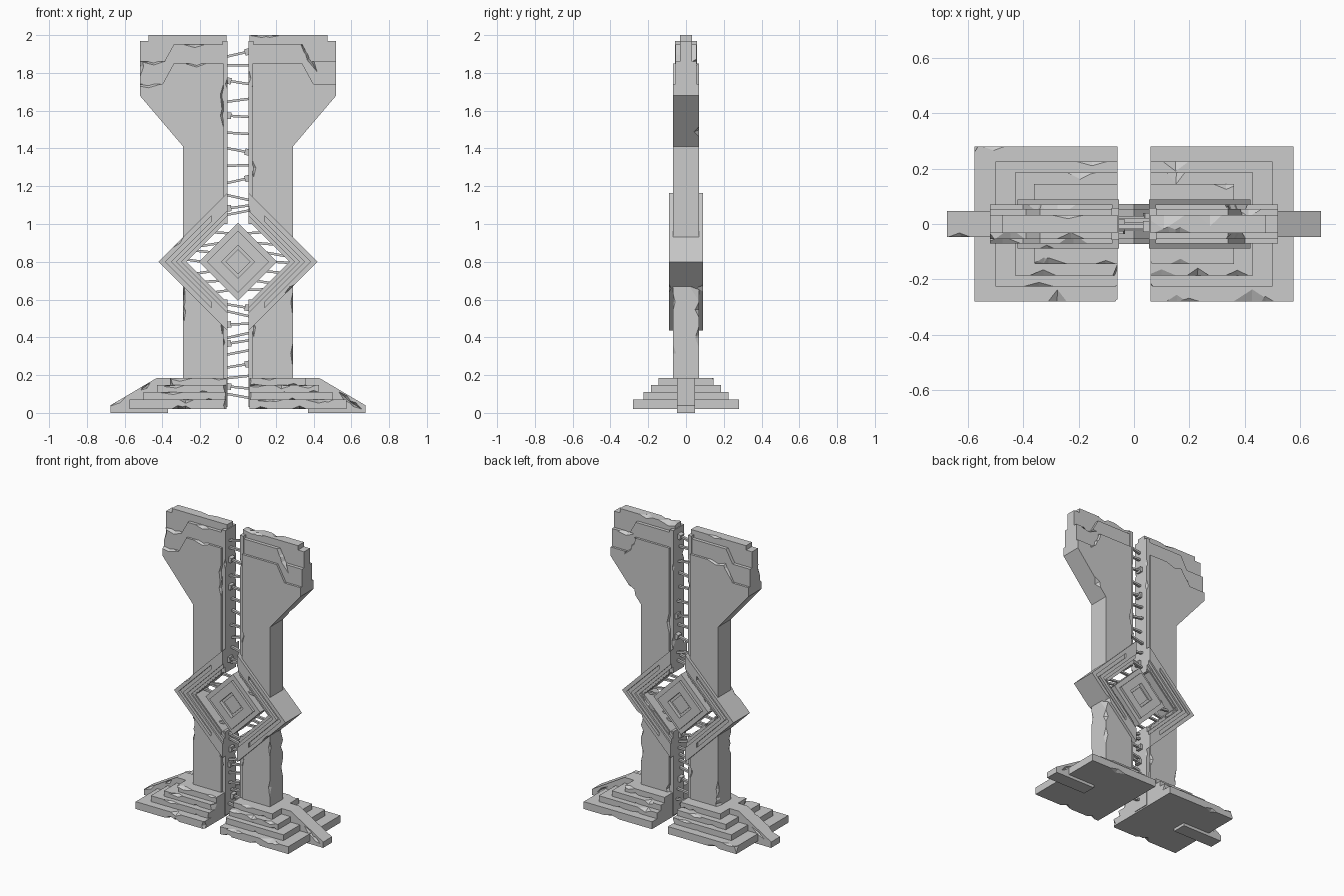
import bpy, bmesh, math, random
from mathutils import Matrix, Vector

random.seed(7)
if "Cube" in bpy.data.objects:
    bpy.data.objects.remove(bpy.data.objects["Cube"], do_unlink=True)

stone = bpy.data.materials.new("grey_stone")
stone.use_nodes = True
COLOUR = (0.6, 0.6, 0.6, 1)
stone.diffuse_color = COLOUR
stone.node_tree.nodes["Principled BSDF"].inputs["Base Color"].default_value = COLOUR

MID = 0.8      # height of the central diamond
INNER = 0.055  # half width of the gap


def to_object(name, bm):
    bmesh.ops.recalc_face_normals(bm, faces=bm.faces)
    mesh = bpy.data.meshes.new(name)
    bm.to_mesh(mesh)
    bm.free()
    mesh.materials.append(stone)
    obj = bpy.data.objects.new(name, mesh)
    bpy.context.collection.objects.link(obj)
    return obj


def prism(name, pts, half_depth, side=1, y=0):
    """Extrude an x-z outline along y, mirrored in x when side is -1."""
    bm = bmesh.new()
    face = bm.faces.new([bm.verts.new((side * x, y - half_depth, z)) for x, z in pts])
    new = bmesh.ops.extrude_face_region(bm, geom=[face])["geom"]
    bmesh.ops.translate(bm, vec=(0, 2 * half_depth, 0),
                        verts=[v for v in new if isinstance(v, bmesh.types.BMVert)])
    return to_object(name, bm)


def cut(obj, cutter):
    """Subtract the cutter, bake the result and drop the cutter."""
    cutter.hide_render = True
    mod = obj.modifiers.new("cut", "BOOLEAN")
    mod.operation = "DIFFERENCE"
    mod.solver = "EXACT"
    mod.use_self = True
    mod.object = cutter
    bpy.context.view_layer.update()
    graph = bpy.context.evaluated_depsgraph_get()
    mesh = bpy.data.meshes.new_from_object(obj.evaluated_get(graph))
    obj.modifiers.clear()
    if len(mesh.polygons) > 3:
        obj.data = mesh
    bpy.data.objects.remove(cutter, do_unlink=True)


def chip(obj, pts, half_depth, side, count, size=0.02):
    """Knock pointed notches out of random long outline edges."""
    edges = [(Vector(a), Vector(b)) for a, b in zip(pts, pts[1:] + pts[:1])]
    bm = bmesh.new()
    for _ in range(count):
        a, b = random.choices(edges, weights=[(q - p).length for p, q in edges])[0]
        p = a.lerp(b, random.uniform(0.08, 0.92))
        d = b - a
        turn = math.atan2(-d.y, side * d.x) + random.uniform(-0.12, 0.12)
        depth = size * random.uniform(0.5, 1.1)
        scale = (random.uniform(2, 4) * size, depth * random.uniform(1, 2.5), depth, 1)
        place = Matrix.Translation((side * p.x, random.choice((-1, 1)) * half_depth, p.y))
        bmesh.ops.create_uvsphere(bm, u_segments=4, v_segments=2, radius=1,
                                  matrix=place @ Matrix.Rotation(turn, 4, "Y") @ Matrix.Diagonal(scale))
    cut(obj, to_object("chips", bm))


def rect(x0, x1, z0, z1):
    return [(x0, z0), (x1, z0), (x1, z1), (x0, z1)]


def diamond(r):
    return [(r, MID), (0, MID + r), (-r, MID), (0, MID - r)]


def chevron(outer, inner, x):
    """Half of a diamond ring, trimmed at x."""
    return [(x, MID - outer + x), (outer, MID), (x, MID + outer - x),
            (x, MID + inner - x), (inner, MID), (x, MID - inner + x)]


def beam(name, p, q, width, height):
    """Rectangular bar between two points in an x-z plane."""
    p, q = Vector(p), Vector(q)
    d = q - p
    bm = bmesh.new()
    place = (Matrix.Translation((p + q) / 2) @ Matrix.Rotation(math.atan2(-d.z, d.x), 4, "Y")
             @ Matrix.Diagonal((d.length, width, height, 1)))
    bmesh.ops.create_cube(bm, size=1, matrix=place)
    return to_object(name, bm)


# Outlines of the tower half: body and two thinner crown layers
EDGE = 0.078
BODY = [(EDGE, 0.03), (0.29, 0.03), (0.29, 1.41), (0.52, 1.68), (0.52, 1.74), (0.4, 1.74),
        (0.34, 1.85), (EDGE, 1.85), (EDGE, 1.0), (0.278, MID), (EDGE, 0.6)]
CROWN = [(EDGE, 1.65), (0.49, 1.65), (0.52, 1.69), (0.52, 1.86), (0.39, 1.86), (0.34, 1.95), (EDGE, 1.95)]
CAP = [(0.06, 1.7), (0.45, 1.7), (0.52, 1.78), (0.52, 1.97), (0.475, 1.97), (0.475, 2), (0.06, 2)]
BUTTRESS = [(0.37, 0), (0.675, 0), (0.675, 0.04), (0.43, 0.185), (0.28, 0.185), (0.28, 0.03), (0.37, 0.03)]
# Each step: outer x, half depth, bottom, top
STEPS = [(0.575, 0.28, 0.02, 0.07), (0.5, 0.225, 0.06, 0.11),
         (0.43, 0.185, 0.1, 0.147), (0.36, 0.145, 0.14, 0.185)]

for side, label in ((1, "left"), (-1, "right")):
    # Tower half with worn edges
    for part, pts, depth, chips in (("body", BODY, 0.07, 16), ("crown", CROWN, 0.055, 6), ("cap", CAP, 0.032, 6)):
        chip(prism(f"{label}_tower_{part}", pts, depth, side), pts, depth, side, chips)

    # Inner rails above and below the diamond
    for part, z0, z1 in (("lower", 0.03, 0.6), ("upper", 1.0, 1.97)):
        pts = rect(INNER, EDGE + 0.004, z0, z1)
        chip(prism(f"{label}_{part}_rail", pts, 0.058, side), pts, 0.058, side, 4, 0.012)

    # Stepped base
    for i, (x, depth, z0, z1) in enumerate(STEPS):
        pts = rect(0.06, x, z0, z1)
        chip(prism(f"{label}_base_step_{i + 1}", pts, depth, side), pts, depth, side, 7, 0.018)
    foot = prism(f"{label}_buttress", BUTTRESS, 0.047, side)
    chip(foot, BUTTRESS[1:4], 0.047, side, 3, 0.015)

    # Half diamond frame: raised band with a carved groove, and a lower inner lip
    band = chevron(0.42, 0.325, INNER)
    frame = prism(f"{label}_diamond_frame", band, 0.089, side)
    for y in (-0.09, 0.09):
        cut(frame, prism("groove", chevron(0.385, 0.355, 0.14), 0.018, side, y))
    chip(frame, band[:3], 0.089, side, 4, 0.014)
    prism(f"{label}_frame_lip", chevron(0.33, 0.298, INNER), 0.078, side)
    prism(f"{label}_frame_inner_lip", chevron(0.3, 0.272, INNER), 0.064, side)

    # Struts joining the frame to the central diamond
    for i in range(7):
        dz = -0.15 + 0.05 * i
        reach = abs(dz)
        y = random.uniform(-0.03, 0.03)
        tilt = random.uniform(-0.02, 0.02)
        beam(f"{label}_strut_{i + 1}", (side * (0.19 - reach), y, MID + dz),
             (side * (0.3 - reach), y, MID + dz + tilt), 0.016, 0.013)

# Central floating diamond with stepped faces and a sunken middle
core = prism("core_diamond", diamond(0.206), 0.055)
plate = prism("core_plate", diamond(0.165), 0.072)
for y in (-0.08, 0.08):
    for target in (core, plate):
        cut(target, prism("recess", diamond(0.088), 0.032, 1, y))
prism("core_inset", diamond(0.066), 0.056)

# Rungs and their sockets across the gap
levels = [0.09, 0.135, 0.19, 0.25, 0.32, 0.375, 0.41, 0.47, 0.525, 0.565,
          1.06, 1.09, 1.14, 1.23, 1.31, 1.39, 1.48, 1.57, 1.655, 1.75, 1.84, 1.9]
for i, z in enumerate(levels):
    y = random.uniform(-0.025, 0.025)
    tilt = random.uniform(-0.016, 0.016)
    beam(f"rung_{i + 1}", (-0.065, y, z - tilt), (0.065, y, z + tilt), 0.018, 0.013)
    if i % 2:
        side = random.choice((-1, 1))
        beam(f"rung_socket_{i + 1}", (side * 0.036, y, z + side * tilt / 2),
             (side * 0.064, y, z + side * tilt), 0.04, 0.034)
